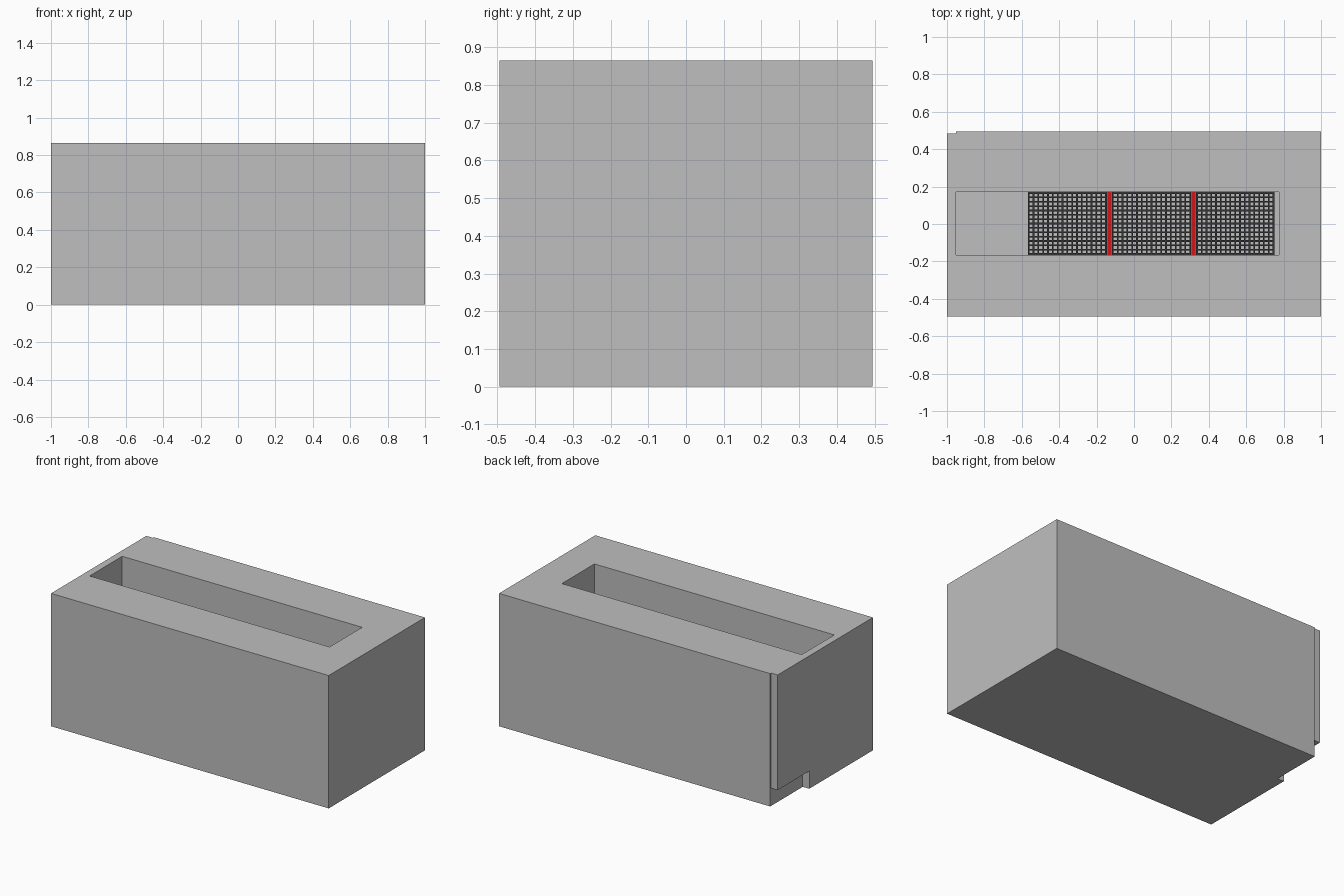
import bpy, bmesh
from mathutils import Matrix, Vector

if "Cube" in bpy.data.objects:
    bpy.data.objects.remove(bpy.data.objects["Cube"])


def material(name, rgb):
    m = bpy.data.materials.new(name)
    m.diffuse_color = (*rgb, 1.0)
    m.use_nodes = True
    m.node_tree.nodes["Principled BSDF"].inputs["Base Color"].default_value = m.diffuse_color
    return m


GREY = material("concrete grey", (0.52, 0.52, 0.52))
DARK = material("dark steel", (0.035, 0.035, 0.035))
RED = material("red", (0.62, 0.008, 0.008))


def boxes(name, spans, mat):
    """One object made of boxes given as (x0, x1, y0, y1, z0, z1)."""
    bm = bmesh.new()
    for x0, x1, y0, y1, z0, z1 in spans:
        mid = Vector(((x0 + x1) / 2, (y0 + y1) / 2, (z0 + z1) / 2))
        size = Matrix.Diagonal((x1 - x0, y1 - y0, z1 - z0, 1))
        bmesh.ops.create_cube(bm, size=1, matrix=Matrix.Translation(mid) @ size)
    mesh = bpy.data.meshes.new(name)
    bm.to_mesh(mesh)
    bm.free()
    mesh.materials.append(mat)
    ob = bpy.data.objects.new(name, mesh)
    bpy.context.collection.objects.link(ob)
    return ob


def cut(target, name, span):
    cutter = boxes(name, [span], GREY)
    cutter.hide_render = True
    cutter.hide_viewport = True
    mod = target.modifiers.new(name, 'BOOLEAN')
    mod.operation = 'DIFFERENCE'
    mod.solver = 'EXACT'
    mod.object = cutter


H, Y, SEAM, BASE = 0.865, 0.495, -0.953, 0.115
SLOT_Y0, SLOT_Y1 = -0.165, 0.17

# solid body with a foot at the left end
body = boxes("body", [(-1, 1, -Y, Y, 0, H)], GREY)
cut(body, "end_recess_cutter", (-1.1, SEAM, -0.6, 0.6, BASE, 1.0))
cut(body, "corner_notch_cutter", (-1.1, SEAM, 0.16, 0.6, -0.1, 0.3))
cut(body, "slot_cutter", (-1.1, 0.775, SLOT_Y0, SLOT_Y1, BASE, 1.0))

# end panel closing the slot
boxes("end_panel", [(-1, SEAM, -Y, 0.485, BASE, H)], GREY)

# three grates with square mesh, resting inside the slot
GRATE_Z, T = 0.45, 0.009
NX, NY = 16, 14
for i, (x0, x1) in enumerate([(-0.568, -0.145), (-0.118, 0.305), (0.332, 0.75)]):
    bars = []
    for k in range(NX + 1):
        x = x0 + (x1 - x0 - T) * k / NX
        bars.append((x, x + T, SLOT_Y0, SLOT_Y1, GRATE_Z, GRATE_Z + T))
    for k in range(NY + 1):
        y = SLOT_Y0 + (SLOT_Y1 - SLOT_Y0 - T) * k / NY
        bars.append((x0, x1, y, y + T, GRATE_Z + 0.001, GRATE_Z + T - 0.001))
    boxes(f"grate_{i + 1}", bars, DARK)

# red dividers between the grates
for i, x in enumerate((-0.143, 0.307)):
    boxes(f"divider_{i + 1}", [(x, x + 0.023, SLOT_Y0, SLOT_Y1, GRATE_Z - 0.01, GRATE_Z + 0.015)], RED)
